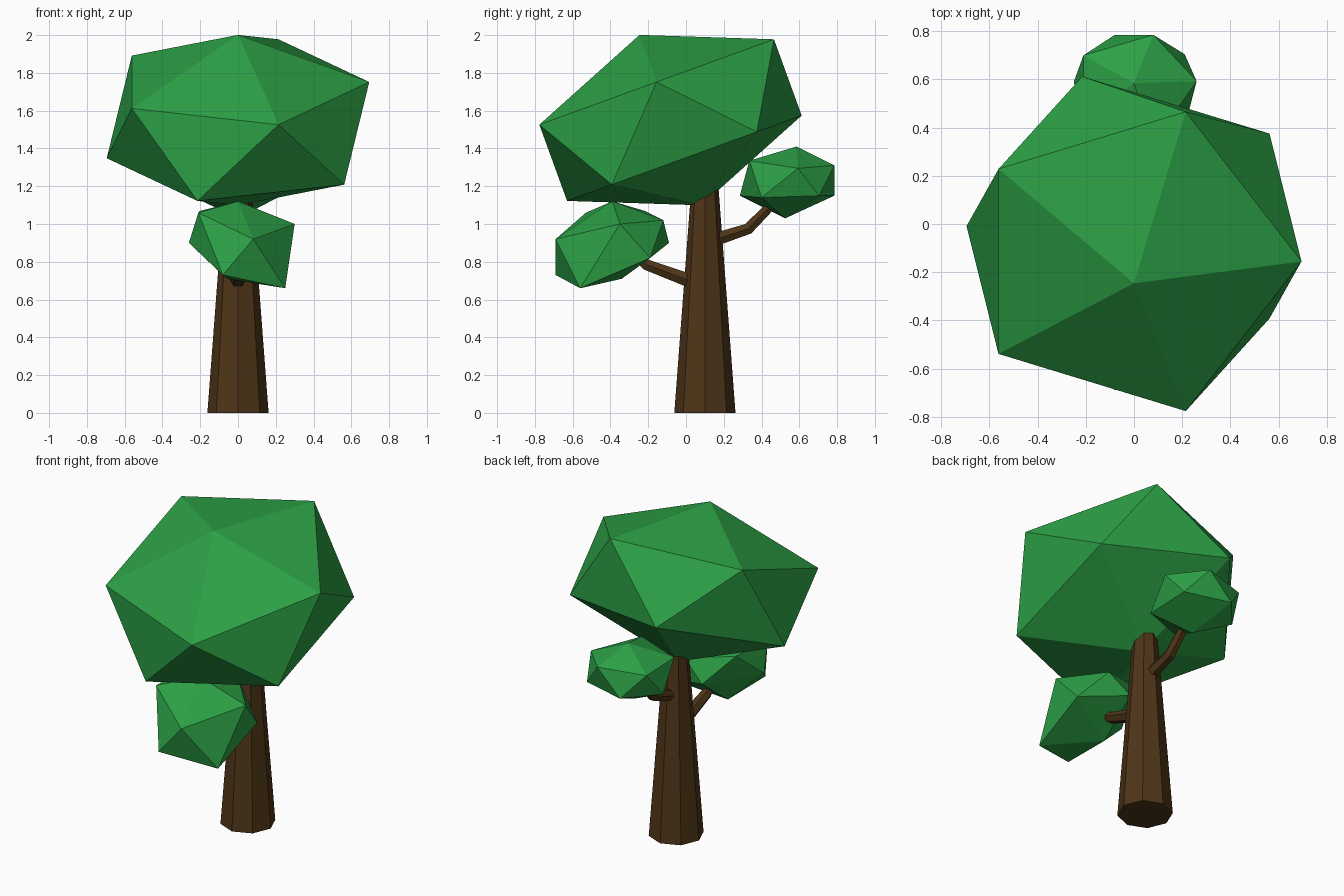
import bpy, bmesh
from math import radians
from mathutils import Matrix

if "Cube" in bpy.data.objects:
    bpy.data.objects.remove(bpy.data.objects["Cube"])


def material(name, color):
    m = bpy.data.materials.new(name)
    m.diffuse_color = (*color, 1)
    m.use_nodes = True
    m.node_tree.nodes["Principled BSDF"].inputs["Base Color"].default_value = m.diffuse_color
    return m


GREEN = material("leaf_green", (0.025, 0.35, 0.06))
BROWN = material("bark_brown", (0.077, 0.036, 0.009))


def add_mesh(name, bm, mat):
    bmesh.ops.recalc_face_normals(bm, faces=bm.faces)
    me = bpy.data.meshes.new(name)
    bm.to_mesh(me)
    bm.free()
    me.materials.append(mat)
    ob = bpy.data.objects.new(name, me)
    bpy.context.collection.objects.link(ob)
    return ob


def leaf_clump(name, points):
    """Irregular twenty-sided clump: hull of twelve corner points."""
    bm = bmesh.new()
    for p in points:
        bm.verts.new(p)
    bmesh.ops.convex_hull(bm, input=bm.verts)
    return add_mesh(name, bm, GREEN)


def branch(name, path):
    """Six-sided tapered branch in the x = 0 plane; path holds (y, z, radius)."""
    cu = bpy.data.curves.new(name, 'CURVE')
    cu.dimensions = '3D'
    cu.bevel_depth = 1.0
    cu.bevel_resolution = 1
    cu.use_fill_caps = True
    sp = cu.splines.new('POLY')
    sp.use_smooth = False
    sp.points.add(len(path) - 1)
    for pt, (y, z, r) in zip(sp.points, path):
        pt.co = (0, y, z, 1)
        pt.radius = r
    cu.materials.append(BROWN)
    ob = bpy.data.objects.new(name, cu)
    bpy.context.collection.objects.link(ob)
    bpy.ops.object.select_all(action='DESELECT')
    ob.select_set(True)
    bpy.context.view_layer.objects.active = ob
    bpy.ops.object.convert(target='MESH')


# Trunk: tapered octagon with corners on the axes
bm = bmesh.new()
H = 1.22
bmesh.ops.create_cone(bm, cap_ends=True, segments=8, radius1=0.162, radius2=0.07, depth=H,
                      matrix=Matrix.Translation((0, 0.1, H / 2)))
add_mesh("trunk", bm, BROWN)

# Main canopy: flattened icosahedron tipped forward
bm = bmesh.new()
bmesh.ops.create_icosphere(
    bm, subdivisions=1, radius=1,
    matrix=Matrix.Translation((0, -0.082, 1.55)) @ Matrix.Rotation(radians(20), 4, 'X')
    @ Matrix.Diagonal((0.777, 0.777, 0.48, 1)))
add_mesh("canopy", bm, GREEN)

# Branches
branch("front_branch", [(0.10, 0.67, 0.045), (-0.21, 0.785, 0.034), (-0.34, 0.92, 0.025)])
branch("back_branch", [(0.10, 0.90, 0.042), (0.33, 0.975, 0.034), (0.52, 1.17, 0.027)])

# Small leaf clumps at the branch ends
leaf_clump("front_leaves", [
    (0, -0.39, 1.12), (0.08, -0.69, 0.92), (-0.21, -0.53, 1.06), (-0.2, -0.22, 1.07),
    (0.09, -0.12, 1.02), (0.30, -0.35, 1.0), (0.25, -0.56, 0.66), (-0.08, -0.69, 0.73),
    (-0.26, -0.42, 0.90), (-0.05, -0.09, 0.90), (0.27, -0.19, 0.82), (-0.06, -0.34, 0.71)])
leaf_clump("back_leaves", [
    (0, 0.585, 1.41), (0.08, 0.335, 1.335), (-0.21, 0.42, 1.31), (-0.21, 0.70, 1.30),
    (0.08, 0.785, 1.31), (0.26, 0.593, 1.295), (0.21, 0.40, 1.14), (-0.08, 0.285, 1.15),
    (-0.25, 0.59, 1.15), (-0.08, 0.785, 1.15), (0.21, 0.705, 1.15), (0, 0.525, 1.03)])
